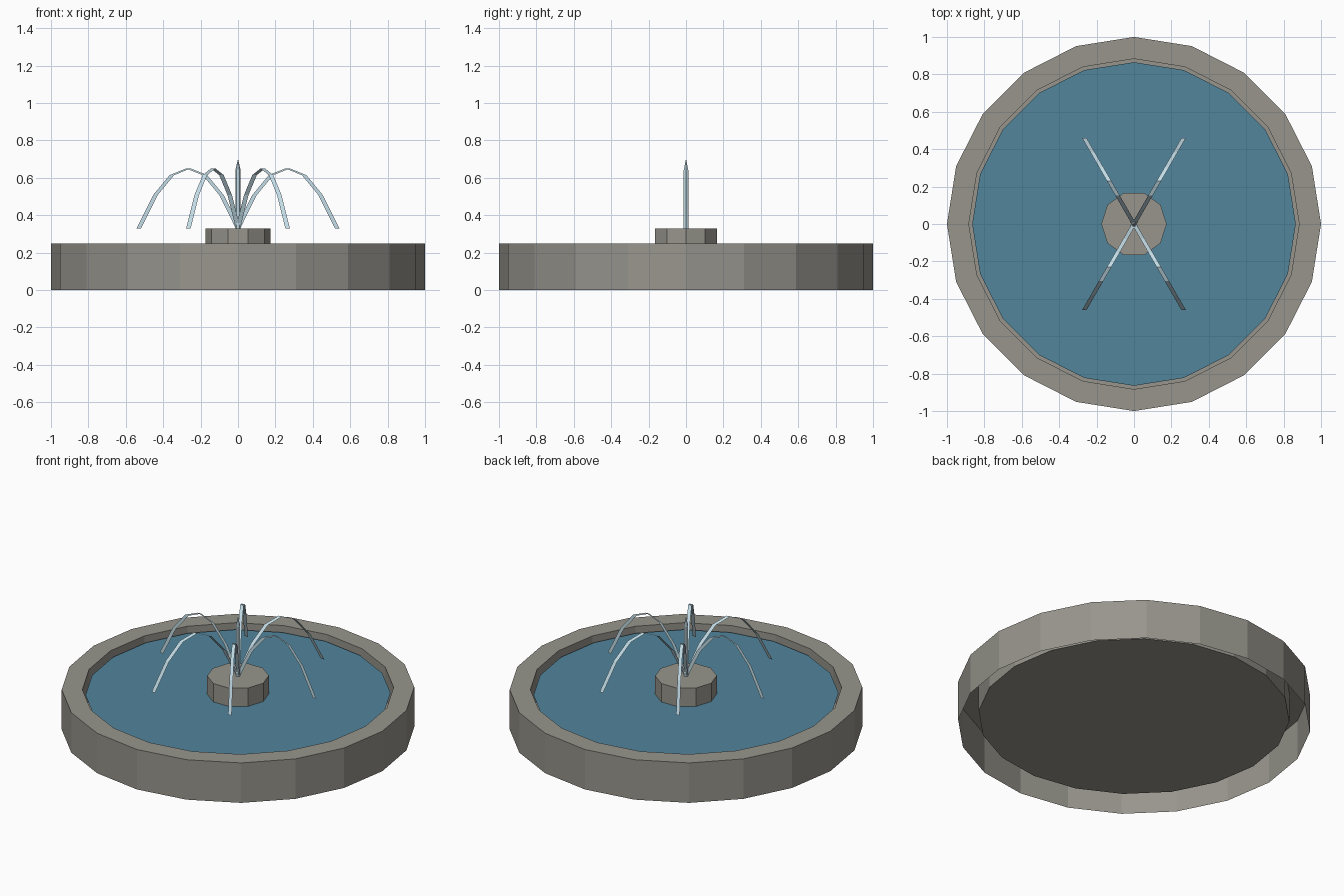
import bpy
import math

if "Cube" in bpy.data.objects:
    bpy.data.objects.remove(bpy.data.objects["Cube"])


def material(name, rgb):
    m = bpy.data.materials.new(name)
    m.diffuse_color = (*rgb, 1.0)
    m.use_nodes = True
    m.node_tree.nodes["Principled BSDF"].inputs["Base Color"].default_value = m.diffuse_color
    return m


STONE = material("grey stone", (0.31, 0.30, 0.265))
WATER = material("pool blue", (0.085, 0.235, 0.33))
SPRAY = material("pale spray", (0.55, 0.72, 0.80))


def make_object(name, verts, faces, mat):
    me = bpy.data.meshes.new(name)
    me.from_pydata(verts, [], faces)
    me.materials.append(mat)
    me.update()
    ob = bpy.data.objects.new(name, me)
    bpy.context.collection.objects.link(ob)
    return ob


def lathe(name, profile, sides, mat, cap_end=True):
    """Turn (radius, z) points, listed bottom-outside first, into flat-sided rings."""
    verts, faces = [], []
    for r, z in profile:
        for i in range(sides):
            a = 2 * math.pi * i / sides
            verts.append((r * math.cos(a), r * math.sin(a), z))
    for k in range(len(profile) - 1):
        for i in range(sides):
            j = (i + 1) % sides
            a, b = k * sides, (k + 1) * sides
            faces.append((a + i, a + j, b + j, b + i))
    if cap_end:
        last = (len(profile) - 1) * sides
        faces.append(tuple(range(last, last + sides)))
    return make_object(name, verts, faces, mat)


# Basin: open underneath, with outer wall, rim, inner wall and raised floor
lathe("basin", [(1, 0), (1, 0.25), (0.883, 0.25), (0.883, 0.063)], 20, STONE)

# Water surface
lathe("water_surface", [(0.865, 0.215)], 20, WATER)

# Central pedestal
lathe("pedestal", [(0.175, 0.063), (0.175, 0.33)], 10, STONE)

# Upright central jet with pointed tip
lathe("central_jet", [(0.014, 0.33), (0.014, 0.64), (0.0005, 0.70)], 6, SPRAY)

# Six arching water ribbons, all widened along x
REACH, RISE, BASE, HALF, STEPS = 0.53, 0.32, 0.33, 0.012, 6
for n in range(6):
    ang = math.radians(60 * n)
    verts, faces = [], []
    for s in range(STEPS + 1):
        t = s / STEPS
        x, y = REACH * t * math.cos(ang), REACH * t * math.sin(ang)
        z = BASE + RISE * 4 * t * (1 - t)
        verts += [(x - HALF, y, z), (x + HALF, y, z)]
    for s in range(STEPS):
        f = (2 * s, 2 * s + 1, 2 * s + 3, 2 * s + 2)
        # keep upper side outward whichever way the arc runs
        faces.append(f if math.sin(ang) > -0.01 else f[::-1])
    make_object(f"water_arc_{n + 1}", verts, faces, SPRAY)
